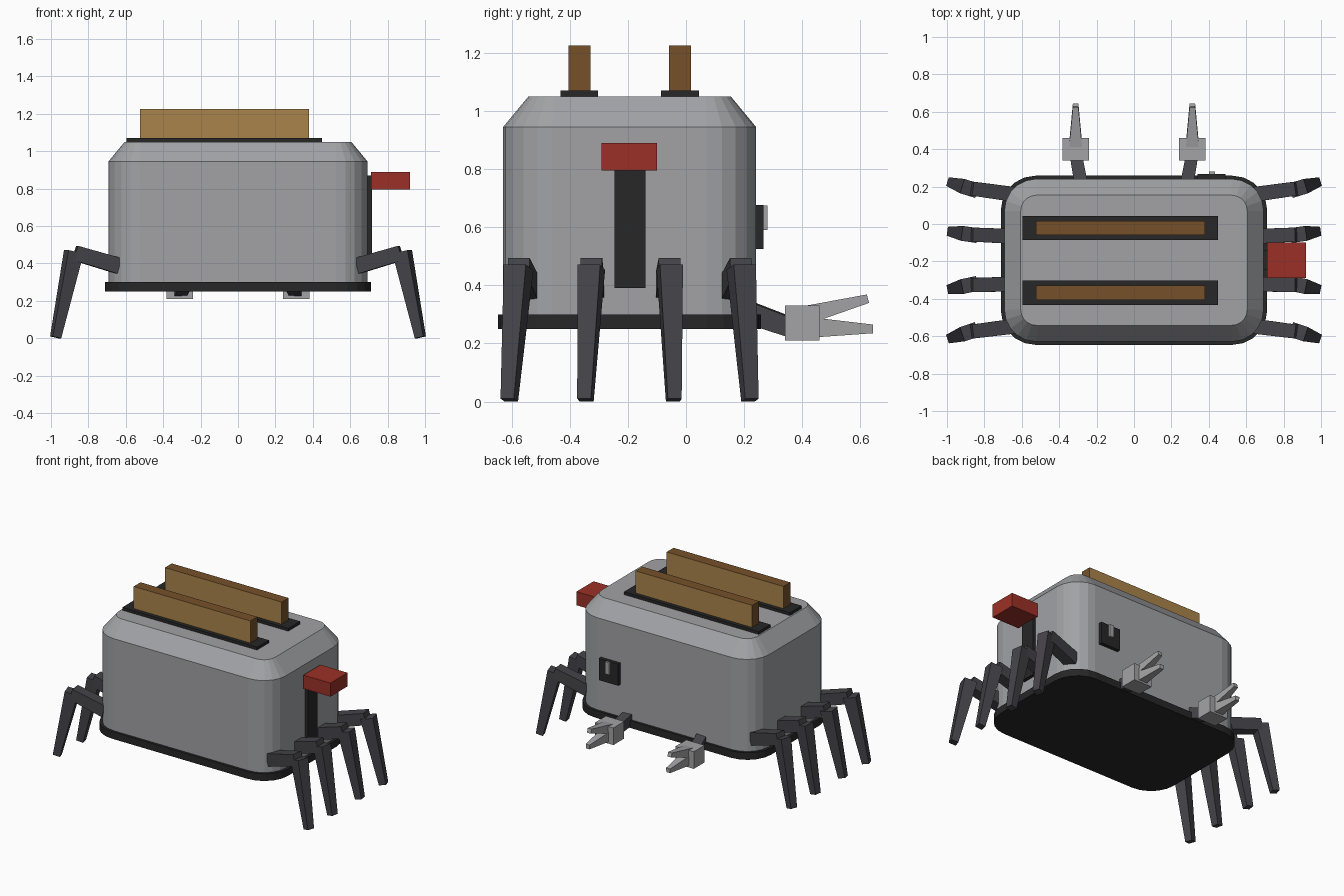
import bpy, bmesh, math
from mathutils import Vector

if "Cube" in bpy.data.objects:
    bpy.data.objects.remove(bpy.data.objects["Cube"])


def material(name, rgb):
    m = bpy.data.materials.new(name)
    m.diffuse_color = (*rgb, 1)
    m.use_nodes = True
    m.node_tree.nodes["Principled BSDF"].inputs["Base Color"].default_value = m.diffuse_color
    return m


STEEL = material("steel grey", (0.36, 0.365, 0.38))
BLACK = material("black plastic", (0.02, 0.02, 0.021))
LEG = material("dark leg grey", (0.058, 0.056, 0.066))
RED = material("red", (0.33, 0.03, 0.02))
CRUST = material("crust brown", (0.18, 0.083, 0.023))
CRUMB = material("crumb tan", (0.40, 0.23, 0.07))
CLAW = material("claw grey", (0.37, 0.37, 0.38))
CY = -0.194  # middle of the body along y


def finish(name, bm, *mats):
    bmesh.ops.recalc_face_normals(bm, faces=bm.faces)
    me = bpy.data.meshes.new(name)
    bm.to_mesh(me)
    bm.free()
    for m in mats:
        me.materials.append(m)
    ob = bpy.data.objects.new(name, me)
    bpy.context.collection.objects.link(ob)
    return ob


def loft(name, rings, *mats):
    """Skin a list of equal-length rings and cap both ends."""
    bm = bmesh.new()
    vs = [[bm.verts.new(p) for p in r] for r in rings]
    n = len(vs[0])
    for a, b in zip(vs, vs[1:]):
        for i in range(n):
            j = (i + 1) % n
            bm.faces.new((a[i], a[j], b[j], b[i]))
    bm.faces.new(vs[0][::-1])
    bm.faces.new(vs[-1])
    return finish(name, bm, *mats)


def box(name, x, y, z, *mats):
    return loft(name, [[(x[0], y[0], h), (x[1], y[0], h), (x[1], y[1], h),
                        (x[0], y[1], h)] for h in z], *mats)


def rounded(hx, hy, r, z, seg=5):
    """Rounded rectangle ring around the body centre."""
    pts = []
    for k, (sx, sy) in enumerate(((1, 1), (-1, 1), (-1, -1), (1, -1))):
        for i in range(seg + 1):
            a = math.pi / 2 * (k + i / seg)
            pts.append((sx * (hx - r) + r * math.cos(a),
                        CY + sy * (hy - r) + r * math.sin(a), z))
    return pts


def limb(name, a, b, wa, wb, mat):
    """Tapered square bar from a to b; widths are (sideways, upward)."""
    a, b = Vector(a), Vector(b)
    d = (b - a).normalized()
    side = d.cross(Vector((0, 0, 1))).normalized()
    up = side.cross(d)
    rings = [[p + side * s * w[0] / 2 + up * u * w[1] / 2
              for s, u in ((-1, -1), (1, -1), (1, 1), (-1, 1))]
             for p, w in ((a, wa), (b, wb))]
    return loft(name, rings, mat)


# Shell with chamfered top, and base plate
loft("body", [rounded(0.693, 0.435, 0.17, 0.28), rounded(0.693, 0.435, 0.17, 0.945),
              rounded(0.606, 0.348, 0.085, 1.05)], STEEL)
loft("base_plate", [rounded(0.712, 0.452, 0.185, z) for z in (0.25, 0.30)], BLACK)

# Slots and bread slices: pale broad faces, dark crust round the edge
for tag, y in (("front", -0.367), ("back", -0.021)):
    box(tag + "_slot", (-0.595, 0.45), (y - 0.065, y + 0.065), (1.03, 1.07), BLACK)
    toast = box(tag + "_toast", (-0.525, 0.38), (y - 0.038, y + 0.038),
                (1.04, 1.225), CRUST, CRUMB)
    for f in toast.data.polygons:
        f.material_index = int(abs(f.normal.y) > 0.9)

# Lever track and handle
box("lever_track", (0.68, 0.716), (-0.246, -0.14), (0.39, 0.87), BLACK)
box("lever_handle", (0.71, 0.92), (-0.29, -0.10), (0.795, 0.89), RED)

# Rear control plate with its small switch
box("control_plate", (0.34, 0.49), (0.23, 0.266), (0.525, 0.677), BLACK)
box("control_switch", (0.40, 0.432), (0.25, 0.281), (0.59, 0.675), CLAW)

for s, side in ((1, "right"), (-1, "left")):
    # Four jointed legs per side, splayed away from the middle
    for i, (hip, knee, foot) in enumerate(((-0.352, -0.382, -0.414),
                                           (-0.127, -0.132, -0.152),
                                           (0.127, 0.138, 0.152),
                                           (0.352, 0.384, 0.414))):
        limb(f"{side}_upper_leg_{i + 1}", (s * 0.638, CY + hip, 0.387),
             (s * 0.872, CY + knee, 0.456), (0.08, 0.086), (0.075, 0.08), LEG)
        limb(f"{side}_lower_leg_{i + 1}", (s * 0.878, CY + knee, 0.462),
             (s * 0.975, CY + foot, 0.005), (0.08, 0.086), (0.048, 0.048), LEG)
    # Rear arm with a two-fingered pincer
    limb(side + "_arm", (s * 0.28, 0.20, 0.312), (s * 0.311, 0.37, 0.252),
         (0.072, 0.076), (0.065, 0.066), LEG)
    box(side + "_pincer_palm", sorted((s * 0.241, s * 0.383)), (0.34, 0.46),
        (0.21, 0.33), CLAW)
    limb(side + "_upper_finger", (s * 0.312, 0.415, 0.298), (s * 0.312, 0.626, 0.354),
         (0.07, 0.064), (0.03, 0.03), CLAW)
    limb(side + "_lower_finger", (s * 0.312, 0.43, 0.255), (s * 0.312, 0.643, 0.25),
         (0.07, 0.07), (0.03, 0.03), CLAW)
